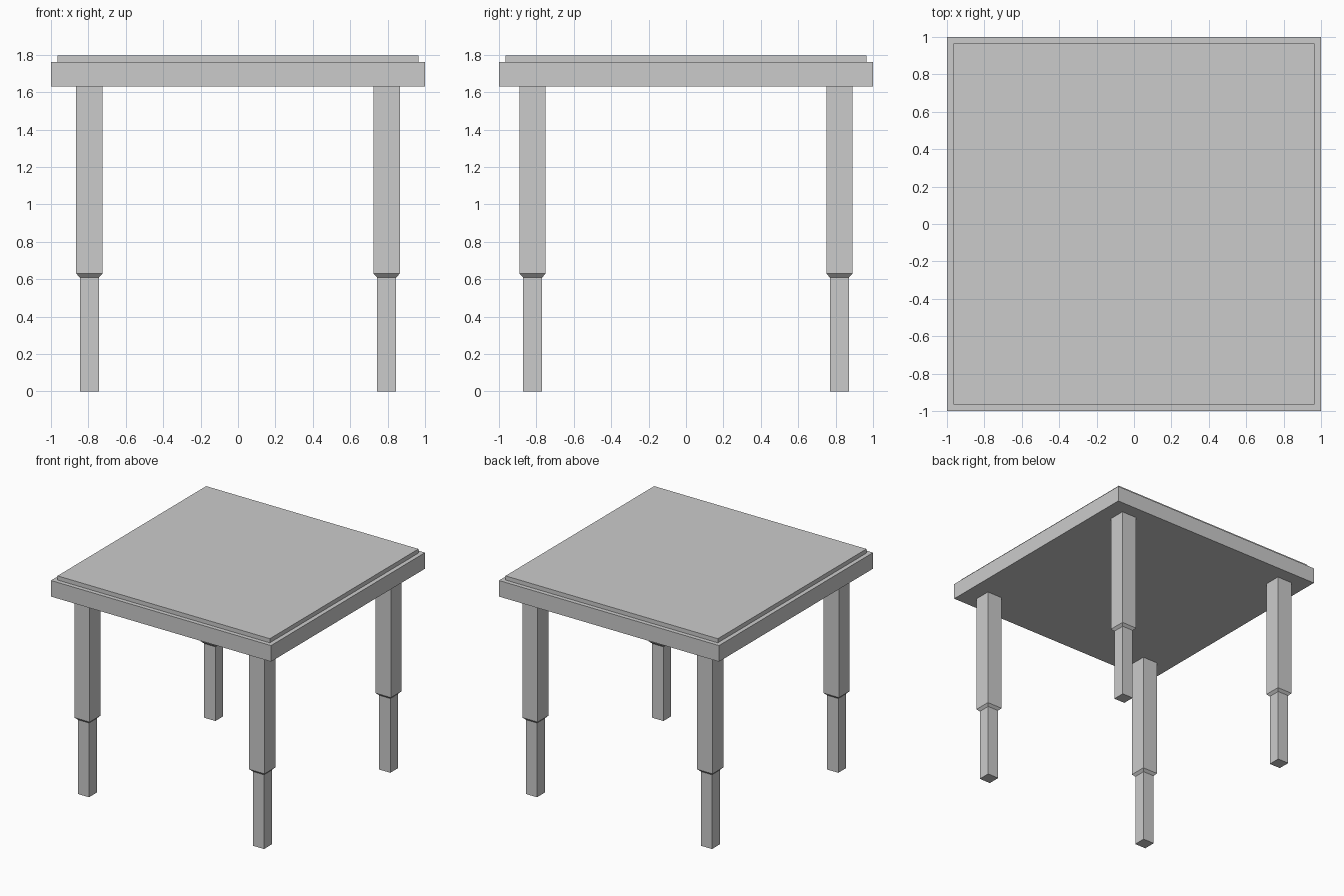
import bpy, bmesh

if "Cube" in bpy.data.objects:
    bpy.data.objects.remove(bpy.data.objects["Cube"])


def square_loft(name, sections, centre=(0, 0)):
    """Stack square sections (half_width, z) into one closed solid."""
    bm = bmesh.new()
    cx, cy = centre
    rings = [[bm.verts.new((cx + sx * h, cy + sy * h, z))
              for sx, sy in ((-1, -1), (1, -1), (1, 1), (-1, 1))]
             for h, z in sections]
    for a, b in zip(rings, rings[1:]):
        for i in range(4):
            j = (i + 1) % 4
            bm.faces.new((a[i], a[j], b[j], b[i]))
    bm.faces.new(rings[0][::-1])
    bm.faces.new(rings[-1])
    bmesh.ops.recalc_face_normals(bm, faces=bm.faces)
    mesh = bpy.data.meshes.new(name)
    bm.to_mesh(mesh)
    bm.free()
    obj = bpy.data.objects.new(name, mesh)
    bpy.context.collection.objects.link(obj)
    return obj


# Tabletop: thick slab with a slightly smaller raised panel
square_loft("tabletop_slab", [(1.0, 1.63), (1.0, 1.762)])
square_loft("tabletop_panel", [(0.965, 1.762), (0.965, 1.796)])

# Legs: slim foot, short chamfered step, wider upper section
leg_profile = [(0.051, 0.0), (0.051, 0.61), (0.07, 0.63), (0.07, 1.63)]
for y_name, sy in (("front", -1), ("back", 1)):
    for x_name, sx in (("left", -1), ("right", 1)):
        square_loft(f"{y_name}_{x_name}_leg", leg_profile,
                    (sx * 0.795, sy * 0.82))
